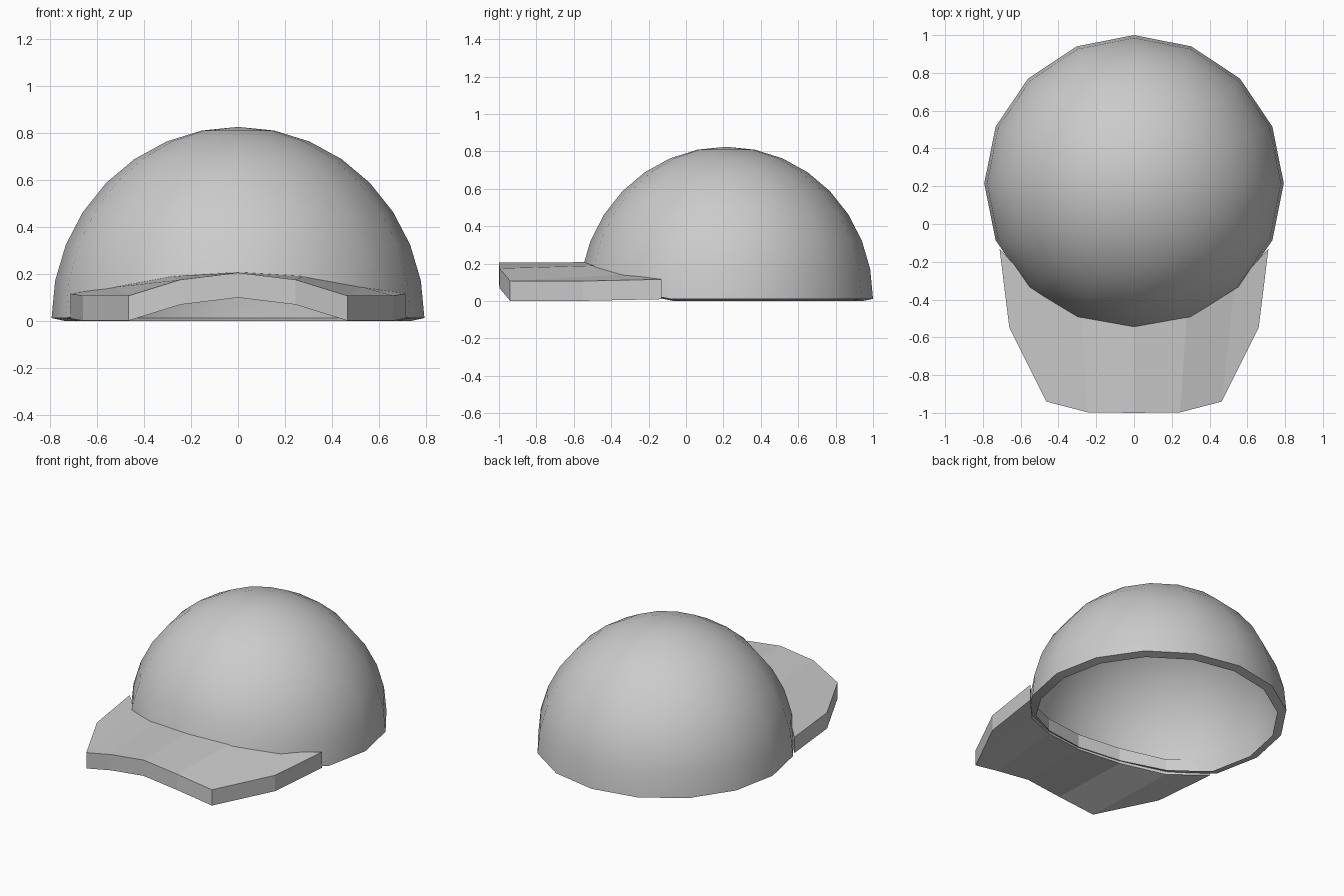
import bpy, bmesh

if "Cube" in bpy.data.objects:
    bpy.data.objects.remove(bpy.data.objects["Cube"])

def finish(name, bm):
    bmesh.ops.recalc_face_normals(bm, faces=bm.faces[:])
    me = bpy.data.meshes.new(name)
    bm.to_mesh(me)
    bm.free()
    ob = bpy.data.objects.new(name, me)
    bpy.context.collection.objects.link(ob)
    return ob

# Crown: open half sphere, front edge raised over the brim, thin rim turned inwards
CY = 0.215
bm = bmesh.new()
bmesh.ops.create_uvsphere(bm, u_segments=16, v_segments=16, radius=1)
bmesh.ops.delete(bm, geom=[v for v in bm.verts if v.co.z < -0.01], context='VERTS')
lift = {0.0: 0.125, 0.38: 0.11, 0.71: 0.06}
for v in bm.verts:
    x, y, z = v.co
    up = 0.0
    if abs(z) < 0.01 and y < -0.5:
        up = next(h for k, h in lift.items() if abs(abs(x) - k) < 0.02) - 0.012
    v.co = (x * 0.793, CY + y * 0.785, z * 0.813 + 0.012 + up)
edge = [e for e in bm.edges if e.is_boundary]
res = bmesh.ops.extrude_edge_only(bm, edges=edge)
for v in res['geom']:
    if isinstance(v, bmesh.types.BMVert):
        v.co = (v.co.x * 0.93, CY + (v.co.y - CY) * 0.93, v.co.z - 0.012)
crown = finish("crown", bm)
bpy.context.view_layer.objects.active = crown
crown.select_set(True)
bpy.ops.object.shade_smooth_by_angle(angle=0.6)

# Brim: arched closed slab; half rows (x, y, top z) mirrored across x
T = 0.106
back = [(0, -0.525, 0.208), (0.28, -0.47, 0.19), (0.53, -0.33, 0.143), (0.712, -0.13, 0.116)]
front = [(0, -1, 0.205), (0.245, -0.997, 0.175), (0.465, -0.94, 0.107), (0.66, -0.55, 0.107)]

def full(row):
    return [(-x, y, z) for x, y, z in row[:0:-1]] + row

bm = bmesh.new()
loops = []
for row in (full(back), full(front)):
    for d in (0, T):
        loops.append([bm.verts.new((x, y, z - d)) for x, y, z in row])
bt, bb, ft, fb = loops
for a, b in ((bt, ft), (ft, fb), (fb, bb), (bb, bt)):
    for i in range(len(a) - 1):
        bm.faces.new((a[i], a[i + 1], b[i + 1], b[i]))
for i in (0, -1):
    bm.faces.new((bt[i], ft[i], fb[i], bb[i]))
finish("brim", bm)
